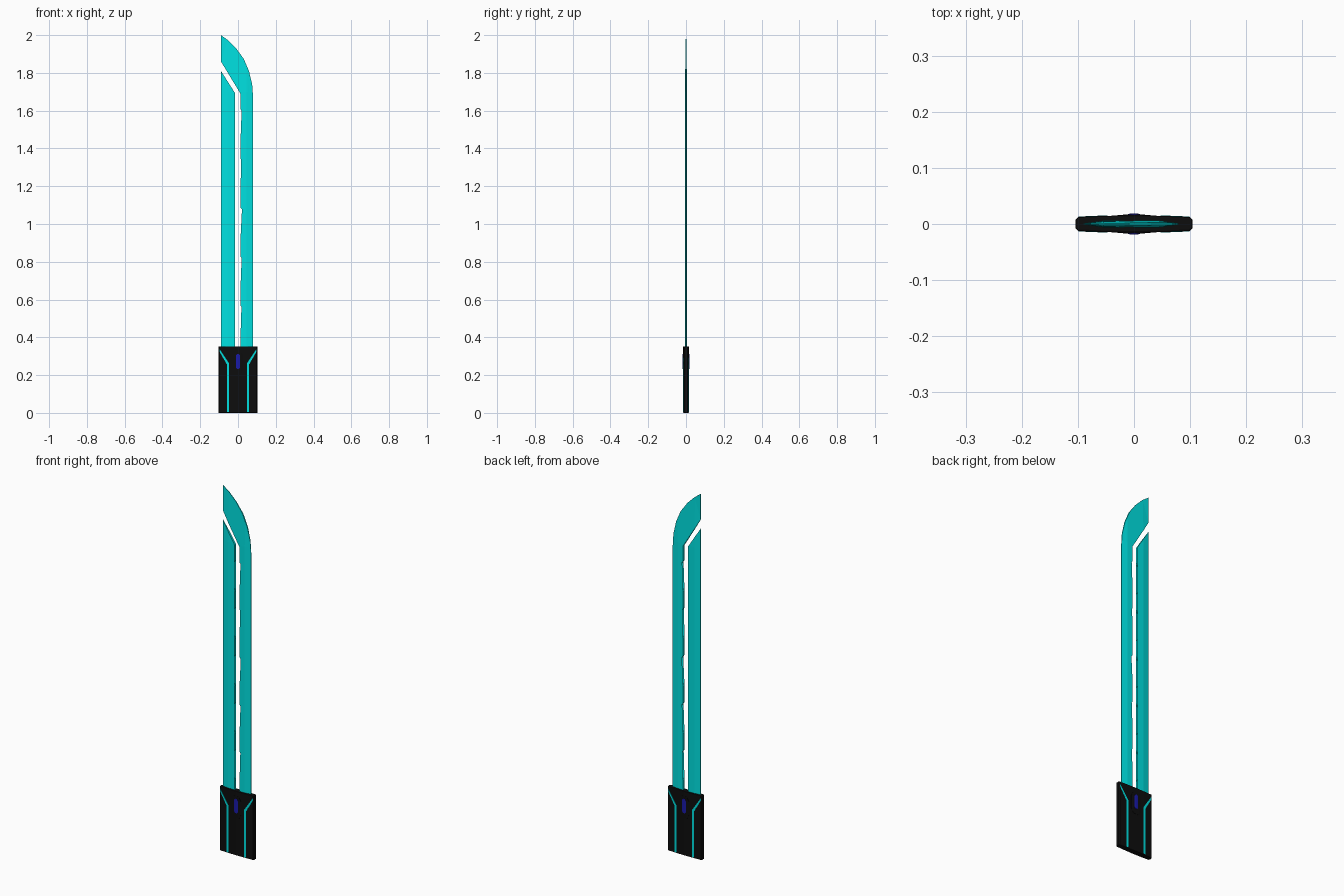
import bpy, bmesh
from mathutils import Vector

if "Cube" in bpy.data.objects:
    bpy.data.objects.remove(bpy.data.objects["Cube"])


def material(name, rgb):
    m = bpy.data.materials.new(name)
    m.diffuse_color = (*rgb, 1)
    m.use_nodes = True
    m.node_tree.nodes["Principled BSDF"].inputs["Base Color"].default_value = m.diffuse_color
    return m


CYAN = material("cyan", (0.0, 0.75, 0.75))
BLACK = material("black", (0.004, 0.004, 0.004))
BLUE = material("blue", (0.01, 0.01, 0.4))


def plate(name, outline, half, mat, cuts=()):
    """Solid from an x-z outline; half(x, z) is the half thickness in y."""
    bm = bmesh.new()
    face = bm.faces.new([bm.verts.new((x, 0, z)) for x, z in outline])
    if cuts:
        bmesh.ops.triangulate(bm, faces=[face])
    for co, no in cuts:
        bmesh.ops.bisect_plane(bm, geom=bm.verts[:] + bm.edges[:] + bm.faces[:],
                               dist=1e-5, plane_co=Vector(co), plane_no=Vector(no))
    front = bm.verts[:]
    ext = bmesh.ops.extrude_face_region(bm, geom=bm.faces[:], use_keep_orig=True)
    back = [g for g in ext["geom"] if isinstance(g, bmesh.types.BMVert)]
    for verts, s in ((front, -1), (back, 1)):
        for v in verts:
            v.co.y = s * half(v.co.x, v.co.z)
    bmesh.ops.recalc_face_normals(bm, faces=bm.faces[:])
    return finish(name, bm, mat)


def finish(name, bm, mat):
    me = bpy.data.meshes.new(name)
    bm.to_mesh(me)
    bm.free()
    me.materials.append(mat)
    ob = bpy.data.objects.new(name, me)
    bpy.context.collection.objects.link(ob)
    return ob


# Blade halves: thick core, thin outer edges, thinning towards the tip
def blade_half(x, z):
    t = min(1, max(0, (0.085 - abs(x + 0.005)) / 0.035))
    t *= min(1, max(0, (2.0 - z) / 0.3))
    return 0.001 + 0.005 * t


def notched_edge(inner, deep):
    """Inner edge from the bottom up with five hexagonal notches."""
    pts = [(inner, 0.33)]
    for i in range(5):
        c = 0.485 + 0.2595 * i
        pts += [(inner, c - 0.084), (deep, c - 0.034), (deep, c + 0.034), (inner, c + 0.084)]
    return pts


cuts = [((-0.055, 0, 0), (1, 0, 0)), ((0.045, 0, 0), (1, 0, 0)), ((0, 0, 1.7), (0, 0, 1))]
left = notched_edge(-0.017, -0.055) + [(-0.017, 1.695), (-0.09, 1.81), (-0.09, 0.33)]
tip = [(0.013, 1.69), (-0.09, 1.86), (-0.09, 2.0), (-0.053, 1.973), (-0.01, 1.93),
       (0.03, 1.875), (0.058, 1.81), (0.075, 1.74), (0.08, 1.67), (0.08, 0.33)]
plate("blade_left", left, blade_half, CYAN, cuts)
plate("blade_right_and_tip", notched_edge(0.013, 0.05) + tip, blade_half, CYAN, cuts)

# Handle: shallow lens section extruded upwards, with bevelled rims
half_section = [(0.104, -0.008), (0.104, 0.008), (0.099, 0.0125), (0.05, 0.0145), (0, 0.0155)]
section = half_section + [(-x, y) for x, y in reversed(half_section[:4])]
section += [(-0.099, -0.0125), (-0.05, -0.0145), (0, -0.0155), (0.05, -0.0145), (0.099, -0.0125)]
bm = bmesh.new()
base = bm.faces.new([bm.verts.new((x, 0.0, 0.0)) for x, y in section])
for v, (x, y) in zip(bm.verts, section):
    v.co.y = y
top = bmesh.ops.extrude_face_region(bm, geom=[base], use_keep_orig=True)["geom"]
bmesh.ops.translate(bm, vec=(0, 0, 0.352),
                    verts=[g for g in top if isinstance(g, bmesh.types.BMVert)])
bmesh.ops.recalc_face_normals(bm, faces=bm.faces[:])
rims = [e for e in bm.edges if abs(e.verts[0].co.z - e.verts[1].co.z) < 1e-6]
bmesh.ops.bevel(bm, geom=rims, offset=0.003, segments=2, profile=0.5, affect='EDGES')
finish("handle", bm, BLACK)


# Glowing inlay lines, just proud of the handle on both faces
def handle_half(x, z):
    x = abs(x)
    return 0.0008 + (0.0145 - (x - 0.05) * 0.002 / 0.049 if x > 0.05 else 0.0155 - x * 0.02)


for side, s in (("left", -1), ("right", 1)):
    line = [(0.047, 0.004), (0.059, 0.004), (0.059, 0.257), (0.099, 0.326),
            (0.099, 0.340), (0.047, 0.262)]
    plate("inlay_" + side, [(s * x, z) for x, z in line], handle_half, CYAN,
          [((s * 0.059, 0, 0), (1, 0, 0)), ((0, 0, 0.259), (0, 0, 1))])

# Raised mount and blue light
mount = [(-0.016, 0.205), (0.016, 0.205), (0.03, 0.23), (0.03, 0.30),
         (0.016, 0.325), (-0.016, 0.325), (-0.03, 0.30), (-0.03, 0.23)]
plate("light_mount", mount, lambda x, z: 0.0168 if abs(x) < 0.02 else 0.0155, BLACK,
      [((-0.016, 0, 0), (1, 0, 0)), ((0.016, 0, 0), (1, 0, 0))])
light = [(-0.005, 0.233), (0.005, 0.233), (0.011, 0.241), (0.011, 0.304),
         (0.005, 0.312), (-0.005, 0.312), (-0.011, 0.304), (-0.011, 0.241)]
plate("light", light, lambda x, z: 0.0188 if abs(x) < 0.008 else 0.0178, BLUE,
      [((-0.005, 0, 0), (1, 0, 0)), ((0.005, 0, 0), (1, 0, 0))])
